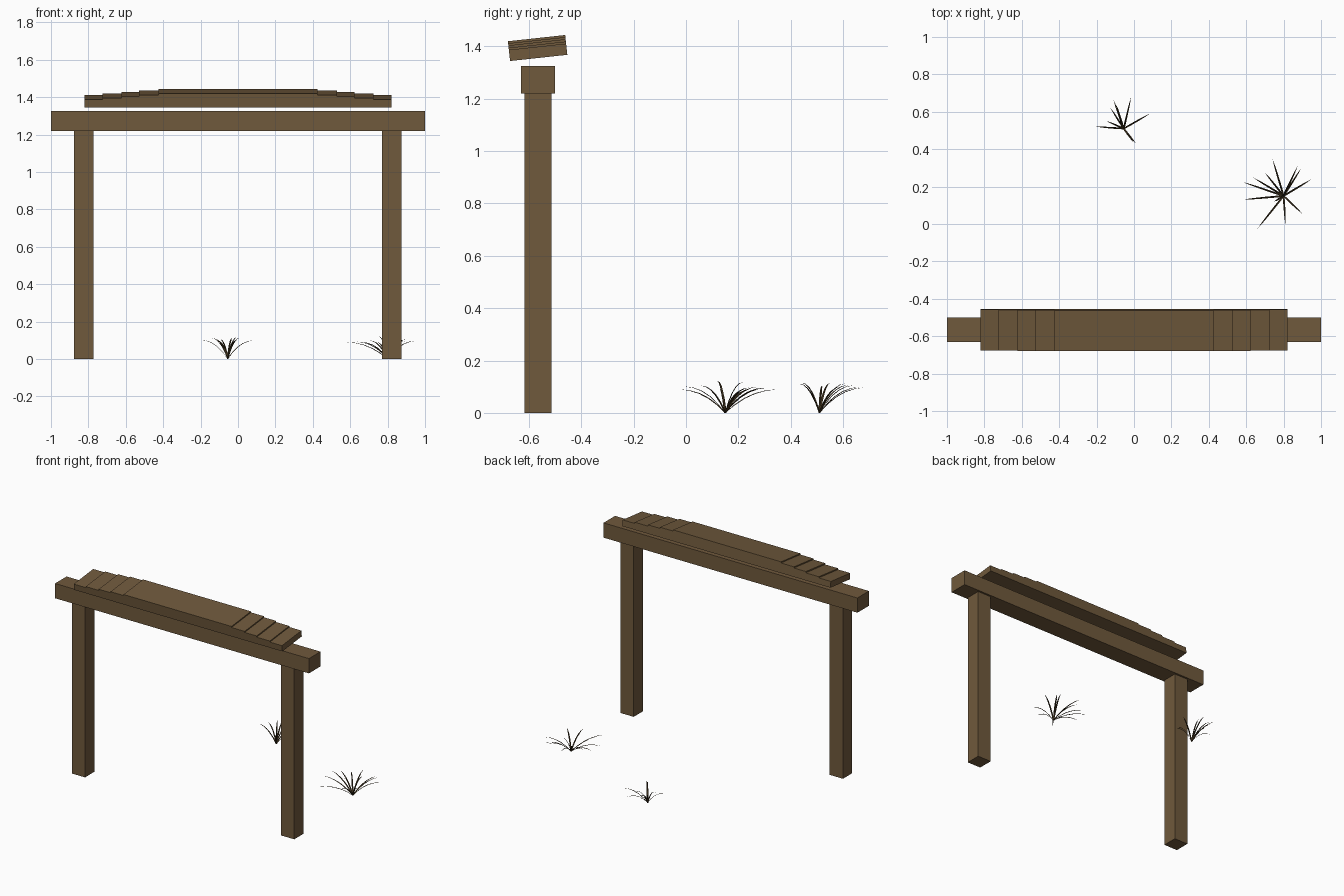
import bpy, bmesh, math
from mathutils import Vector, Matrix

if "Cube" in bpy.data.objects:
    bpy.data.objects.remove(bpy.data.objects["Cube"])


def material(name, rgb):
    m = bpy.data.materials.new(name)
    m.diffuse_color = (*rgb, 1)
    m.use_nodes = True
    m.node_tree.nodes["Principled BSDF"].inputs["Base Color"].default_value = m.diffuse_color
    return m


wood = material("brown wood", (0.16, 0.10, 0.045))
grass = material("dark dry grass", (0.045, 0.028, 0.011))


def finish(bm, name, mat):
    me = bpy.data.meshes.new(name)
    bm.to_mesh(me)
    bm.free()
    me.materials.append(mat)
    ob = bpy.data.objects.new(name, me)
    bpy.context.collection.objects.link(ob)
    return ob


def box(name, x0, x1, y0, y1, z0, z1):
    bm = bmesh.new()
    size = Matrix.Diagonal((x1 - x0, y1 - y0, z1 - z0, 1))
    mid = Matrix.Translation(((x0 + x1) / 2, (y0 + y1) / 2, (z0 + z1) / 2))
    bmesh.ops.create_cube(bm, size=1, matrix=mid @ size)
    return finish(bm, name, wood)


# posts and crossbeam
box("left_post", -0.877, -0.773, -0.617, -0.513, 0, 1.22)
box("right_post", 0.771, 0.875, -0.617, -0.513, 0, 1.22)
box("crossbeam", -1, 1, -0.63, -0.50, 1.22, 1.325)

# stepped top planks, tilted up toward the back
low = 0
for i, (w, top) in enumerate(zip((0.82, 0.725, 0.622, 0.528, 0.425),
                                 (0.043, 0.051, 0.060, 0.068, 0.076))):
    ob = box(f"roof_plank_{i + 1}", -w, w, 0, 0.22, low, top)
    ob.location = (0, -0.672, 1.344)
    ob.rotation_euler.x = math.radians(6.2)
    low = top


# grass tufts: arching, tapered, slightly folded blades
def tuft(name, cx, cy, tips, width):
    bm = bmesh.new()
    n = 5
    for dx, dy in tips:
        r = math.hypot(dx, dy)
        out = Vector((dx, dy, 0)) / r
        side = Vector((-out.y, out.x, 0))
        rise = max(0.09, 0.135 - 0.22 * r)
        rows = []
        for k in range(n):
            t = k / n
            d = r * (0.9 * t * (1 - t) + t * t)
            z = rise * (2.0 * t * (1 - t) + t * t)
            p = Vector((cx, cy, 0)) + out * d + Vector((0, 0, z))
            w = width * (1 - t) ** 0.7 * (0.75 + t)
            rows.append([bm.verts.new(p + side * w / 2),
                         bm.verts.new(p - Vector((0, 0, w * 0.3))),
                         bm.verts.new(p - side * w / 2)])
        for a, b in zip(rows, rows[1:]):
            for j in (0, 1):
                bm.faces.new((a[j], a[j + 1], b[j + 1], b[j]))
        tip = bm.verts.new(Vector((cx, cy, rise)) + out * r)
        for j in (0, 1):
            bm.faces.new((rows[-1][j], rows[-1][j + 1], tip))
    for v in bm.verts:
        v.co.z = max(v.co.z, 0)
    finish(bm, name, grass)


tuft("large_grass_tuft", 0.80, 0.15,
     [(-.06, .20), (.075, .16), (.095, .15), (.15, .09), (.10, -.095), (.01, -.155),
      (-.14, -.175), (-.22, -.02), (-.22, .075), (-.165, .10), (-.10, .125),
      (.03, .07), (-.05, -.03)], 0.012)
tuft("small_grass_tuft", -0.055, 0.51,
     [(.04, .17), (.14, .08), (-.055, .155), (-.07, .11), (-.145, .01), (.065, -.08),
      (.05, -.07), (-.09, .04), (-.04, .13), (.025, .10)], 0.011)
